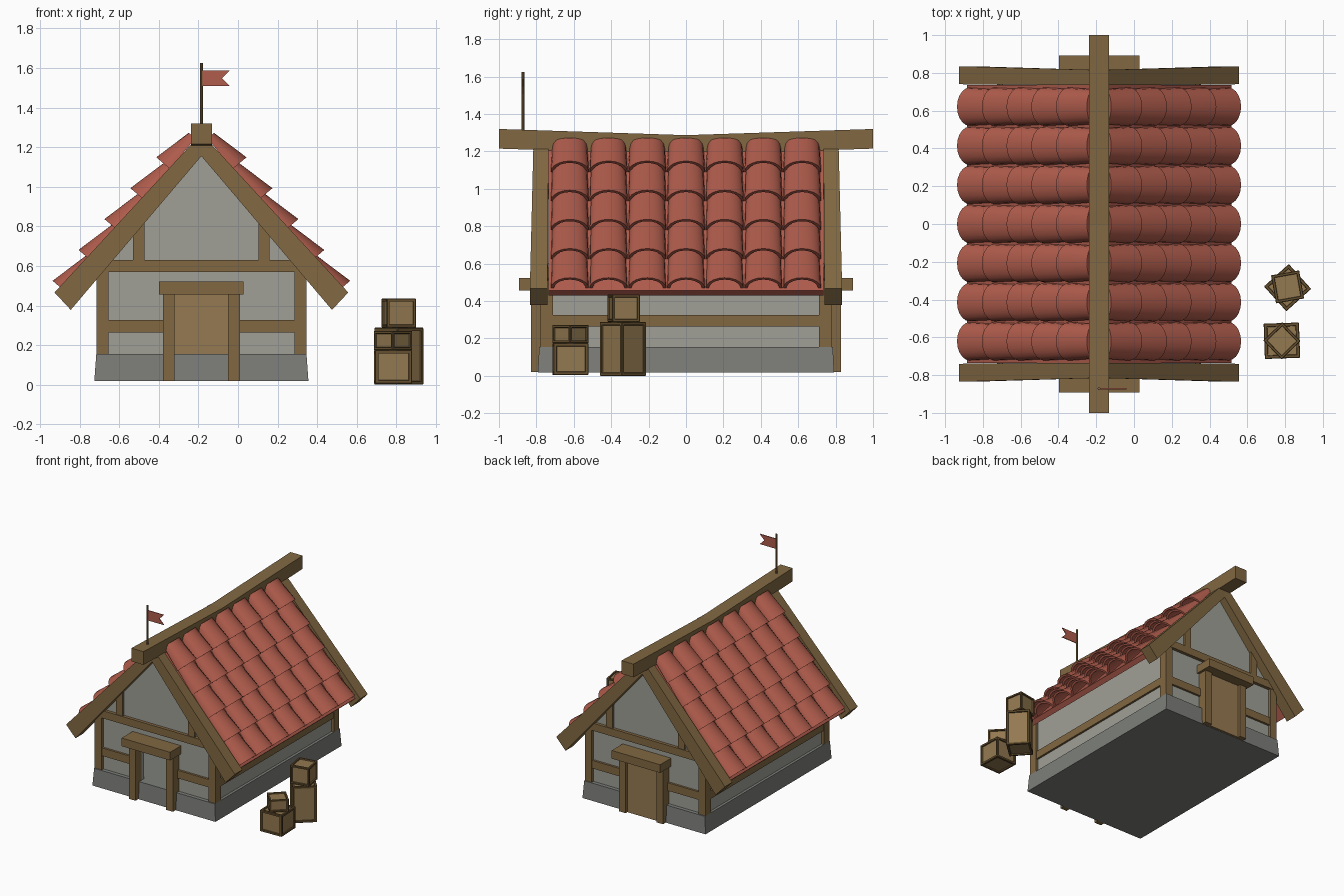
import bpy, bmesh
from math import sin, cos, pi, radians, atan2
from mathutils import Matrix, Vector

if "Cube" in bpy.data.objects:
    bpy.data.objects.remove(bpy.data.objects["Cube"])

CX = -0.185  # house centre line


def material(name, rgb):
    m = bpy.data.materials.new(name)
    m.diffuse_color = (*rgb, 1)
    m.use_nodes = True
    m.node_tree.nodes["Principled BSDF"].inputs["Base Color"].default_value = m.diffuse_color
    return m


TIMBER = material("timber", (0.22, 0.138, 0.054))
DOOR = material("door_wood", (0.305, 0.195, 0.084))
TILE = material("roof_tile", (0.43, 0.107, 0.072))
WALL = material("plaster", (0.35, 0.35, 0.31))
STONE = material("stone", (0.205, 0.212, 0.195))
FRAME = material("crate_frame", (0.13, 0.08, 0.028))
PANEL = material("crate_panel", (0.29, 0.19, 0.08))


def finish(name, bm, *mats):
    bmesh.ops.recalc_face_normals(bm, faces=bm.faces)
    me = bpy.data.meshes.new(name)
    bm.to_mesh(me)
    bm.free()
    for m in mats:
        me.materials.append(m)
    ob = bpy.data.objects.new(name, me)
    bpy.context.collection.objects.link(ob)
    return ob


def loft(name, solids, mat):
    """Each solid is a list of rings, bridged and capped; x is relative to the house."""
    bm = bmesh.new()
    for rings in solids:
        loops = [[bm.verts.new((x + CX, y, z)) for x, y, z in r] for r in rings]
        n = len(loops[0])
        for a, b in zip(loops, loops[1:]):
            for i in range(n):
                j = (i + 1) % n
                bm.faces.new((a[i], a[j], b[j], b[i]))
        bm.faces.new(loops[0])
        bm.faces.new(loops[-1])
    return finish(name, bm, mat)


def prism(pts, y0, y1):
    return [[(x, y, z) for x, z in pts] for y in (y0, y1)]


def box(x0, x1, y0, y1, z0, z1):
    return prism([(x0, z0), (x1, z0), (x1, z1), (x0, z1)], y0, y1)


def rect(hx, hy, z):
    return [(-hx, -hy, z), (hx, -hy, z), (hx, hy, z), (-hx, hy, z)]


SIDES = (-1, 1)

# Stone footing
loft("stone_base", [[rect(0.541, 0.792, 0.018), rect(0.531, 0.785, 0.155)]], STONE)

# Plaster walls with a doorway in each gable
gable = [(-0.51, 0.15), (-0.135, 0.15), (-0.135, 0.46), (0.135, 0.46), (0.135, 0.15),
         (0.51, 0.15), (0.51, 0.6), (0, 1.2), (-0.51, 0.6)]
loft("gable_walls", [prism(gable, s * 0.725, s * 0.755) for s in SIDES], WALL)
loft("side_walls", [box(s * 0.48, s * 0.51, -0.74, 0.74, 0.15, 0.6) for s in SIDES], WALL)

# Timber framing
loft("corner_posts", [box(sx * 0.47, sx * 0.531, sy * 0.71, sy * 0.777, 0.155, 0.58)
                      for sx in SIDES for sy in SIDES], TIMBER)
loft("gable_beams", [box(-0.53, 0.53, s * 0.74, s * 0.78, 0.57, 0.63) for s in SIDES], TIMBER)
loft("gable_posts", [box(sx * 0.288, sx * 0.345, sy * 0.74, sy * 0.775, 0.62, 0.84)
                     for sx in SIDES for sy in SIDES], TIMBER)
loft("front_rails", [box(sx * 0.16, sx * 0.5, sy * 0.74, sy * 0.772, 0.265, 0.328)
                     for sx in SIDES for sy in SIDES], TIMBER)
loft("side_rails", [box(s * 0.49, s * 0.526, -0.73, 0.73, 0.263, 0.326) for s in SIDES], TIMBER)

# Door frames on both gables, closed door at the back only
loft("door_posts", [box(sx * 0.135, sx * 0.194, sy * 0.73, sy * 0.83, 0.02, 0.47)
                    for sx in SIDES for sy in SIDES], TIMBER)
loft("door_lintels", [box(-0.213, 0.213, s * 0.74, s * 0.893, 0.457, 0.522) for s in SIDES], TIMBER)
loft("back_door", [box(-0.137, 0.137, 0.735, 0.808, 0.02, 0.46)], DOOR)

# Roof boards
boards = [(0, 1.26), (0.70, 0.457), (0.67, 0.43), (0, 1.19)]
loft("roof_boards", [prism([(s * x, z) for x, z in boards], -0.735, 0.735) for s in SIDES], TILE)

# Gable rafters, thicker towards the eaves
rafters = []
for sx in SIDES:
    for sy in SIDES:
        top = [(0, sy * 0.735, 1.155), (0, sy * 0.735, 1.27), (0, sy * 0.815, 1.27), (0, sy * 0.815, 1.155)]
        end = [(sx * 0.66, sy * 0.74, 0.378), (sx * 0.742, sy * 0.74, 0.466),
               (sx * 0.742, sy * 0.835, 0.466), (sx * 0.66, sy * 0.835, 0.378)]
        rafters.append([top, end])
loft("rafters", rafters, TIMBER)

# Sagging ridge beam
loft("ridge_beam", [[[(-0.053, y, z - 0.105), (0.053, y, z - 0.105), (0.053, y, z), (-0.053, y, z)]
                     for y, z in ((-1, 1.32), (0, 1.287), (1, 1.32))]], TIMBER)

# Barrel tiles: 5 rows by 7 columns on each slope
SLOPE = atan2(0.156, 0.131)


def arch(sx, x, z, yc, half_width, height, thick=0.016, n=10):
    """Closed arch section standing square to the roof slope."""
    out = [(half_width * cos(pi * i / n), height * sin(pi * i / n)) for i in range(n + 1)]
    inn = [((half_width - thick) * cos(pi * i / n), (height - thick) * sin(pi * i / n))
           for i in range(n, -1, -1)]
    return [(sx * (x + h * sin(SLOPE)), yc + y, z + h * cos(SLOPE)) for y, h in out + inn]


tiles = []
LENGTH = 0.25
for sx in SIDES:
    for row in range(5):
        x, z = 0.683 - 0.131 * row, 0.467 + 0.156 * row
        length = LENGTH if row < 4 else 0.2
        for col in range(-3, 4):
            y = col * 0.207
            low = arch(sx, x, z, y, 0.102, 0.09)
            high = arch(sx, x - length * cos(SLOPE), z + length * sin(SLOPE), y, 0.092,
                        0.09 - 0.23 * length)
            tiles.append([low, high])
roof = loft("roof_tiles", tiles, TILE)
roof.data.shade_smooth()
roof.data.set_sharp_from_angle(angle=radians(35))

# Flag on the front end of the ridge
loft("flag_pole", [[[(0.008 * cos(a * pi / 4), -0.872 + 0.008 * sin(a * pi / 4), z) for a in range(8)]
                    for z in (1.30, 1.625)]], TIMBER)
pennant = [(0, 1.508), (0.145, 1.508), (0.105, 1.548), (0.145, 1.588), (0, 1.588)]
loft("flag", [prism(pennant, -0.875, -0.869)], TILE)


# Crates with recessed panels and raised plank strips
def crate(name, x, y, z, side, height, turn):
    bm = bmesh.new()
    bmesh.ops.create_cube(bm, size=1)
    bmesh.ops.scale(bm, vec=(side, side, height), verts=bm.verts)
    bmesh.ops.bevel(bm, geom=bm.edges[:], offset=0.003, segments=1, affect='EDGES')
    big = sorted(bm.faces, key=lambda f: -f.calc_area())[:6]
    bmesh.ops.inset_individual(bm, faces=big, thickness=0.1 * side)
    bmesh.ops.inset_individual(bm, faces=big, thickness=0.003, depth=-0.009)
    for f in big:
        f.material_index = 1
    bmesh.ops.transform(bm, verts=bm.verts, matrix=Matrix.Translation(Vector((x, y, z + height / 2)))
                        @ Matrix.Rotation(radians(turn), 4, 'Z'))
    finish(name, bm, FRAME, PANEL)


crate("front_crate", 0.783, -0.618, 0.005, 0.187, 0.17, 2)
crate("front_small_crate", 0.783, -0.618, 0.175, 0.14, 0.097, 44)
crate("tall_crate", 0.813, -0.337, 0.0, 0.177, 0.288, 42)
crate("upper_crate", 0.813, -0.333, 0.288, 0.151, 0.147, 10)
